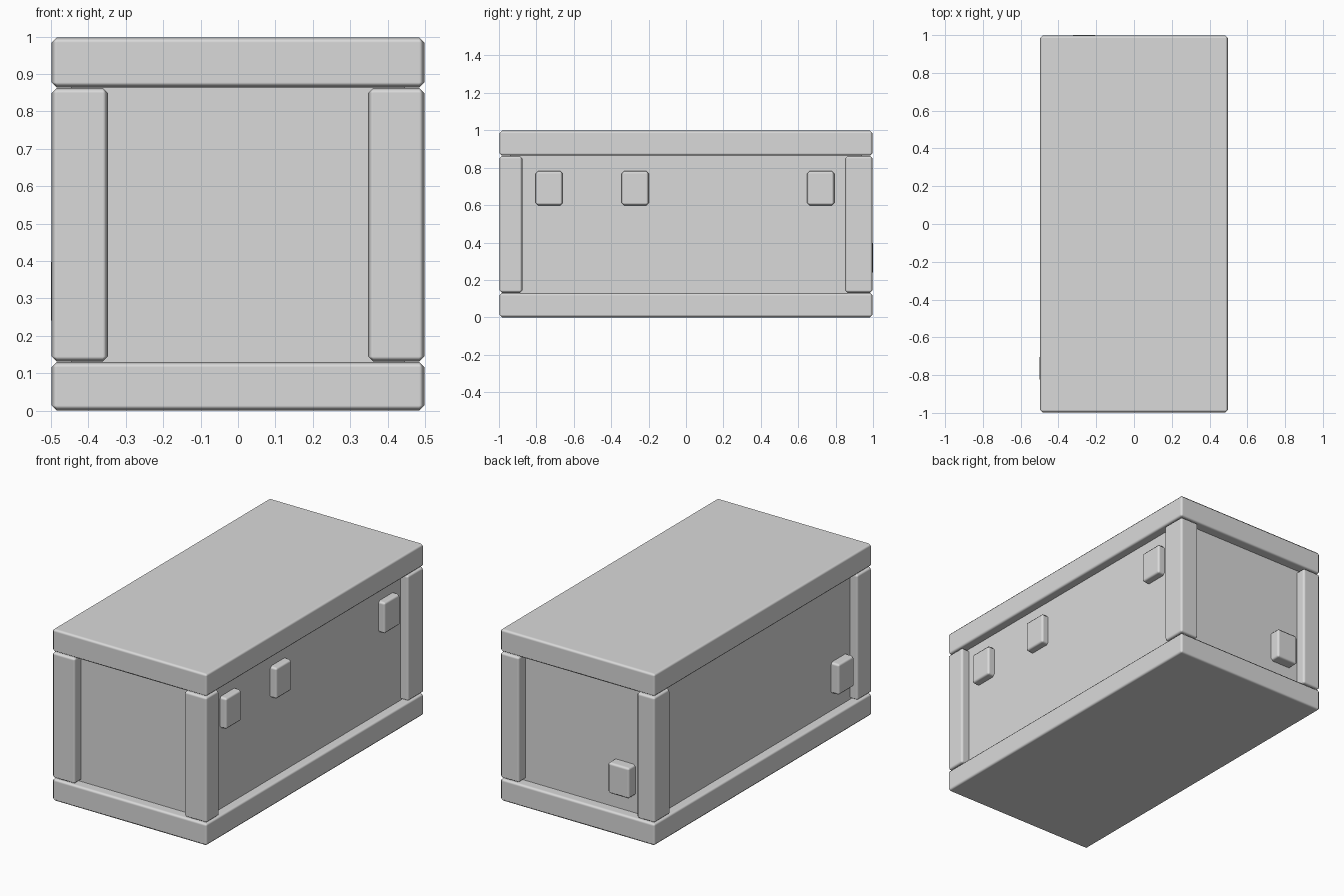
import bpy

old = bpy.data.objects.get("Cube")
if old:
    bpy.data.objects.remove(old, do_unlink=True)

# One plain grey for the whole crate
grey = bpy.data.materials.new("plain_grey")
grey.use_nodes = True
colour = (0.7, 0.7, 0.7, 1)
grey.diffuse_color = colour
grey.node_tree.nodes["Principled BSDF"].inputs["Base Color"].default_value = colour


def box(name, low, high, bevel=0.0):
    """Box between two corners, with an optional softly shaded chamfer."""
    centre = [(a + b) / 2 for a, b in zip(low, high)]
    bpy.ops.mesh.primitive_cube_add(size=1, location=centre)
    ob = bpy.context.object
    ob.name = name
    ob.scale = [b - a for a, b in zip(low, high)]
    bpy.ops.object.transform_apply(location=False, rotation=False, scale=True)
    ob.data.materials.append(grey)
    if bevel:
        bpy.ops.object.shade_smooth()
        mod = ob.modifiers.new("chamfer", "BEVEL")
        mod.width = bevel
        mod.segments = 1
        mod.harden_normals = True
    return ob


HALF_X, HALF_Y = 0.498, 0.998
PANEL_X, PANEL_Y = 0.447, 0.94
BASE_TOP, LID_BOTTOM, TOP = 0.13, 0.864, 0.998
CHAMFER = 0.014

# Recessed body, base slab and lid slab
box("body", (-PANEL_X, -PANEL_Y, BASE_TOP - 0.02), (PANEL_X, PANEL_Y, LID_BOTTOM + 0.02))
box("base", (-HALF_X, -HALF_Y, 0), (HALF_X, HALF_Y, BASE_TOP), CHAMFER)
box("lid", (-HALF_X, -HALF_Y, LID_BOTTOM), (HALF_X, HALF_Y, TOP), CHAMFER)

# Corner posts: side signs, then width along x and y
posts = {
    "front_right_post": (-1, -1, 0.15, 0.135),
    "front_left_post": (1, -1, 0.15, 0.123),
    "back_right_post": (-1, 1, 0.12, 0.148),
    "back_left_post": (1, 1, 0.125, 0.148),
}
for name, (sx, sy, wx, wy) in posts.items():
    xs = sorted((sx * HALF_X, sx * (HALF_X - wx)))
    ys = sorted((sy * HALF_Y, sy * (HALF_Y - wy)))
    box(name, (xs[0], ys[0], BASE_TOP + 0.001), (xs[1], ys[1], LID_BOTTOM - 0.001), CHAMFER)

# Small raised blocks on the long left side
for name, y in (("front", -0.732), ("middle", -0.272), ("back", 0.72)):
    box(name + "_side_block", (PANEL_X - 0.02, y - 0.073, 0.598),
        (0.49, y + 0.073, 0.782), CHAMFER)

# Single blocks low on the right side and on the back
box("right_side_block", (-0.5, -0.835, 0.228), (-PANEL_X + 0.02, -0.69, 0.41), CHAMFER)
box("back_block", (-0.335, PANEL_Y - 0.02, 0.228), (-0.193, 1.0, 0.41), CHAMFER)
